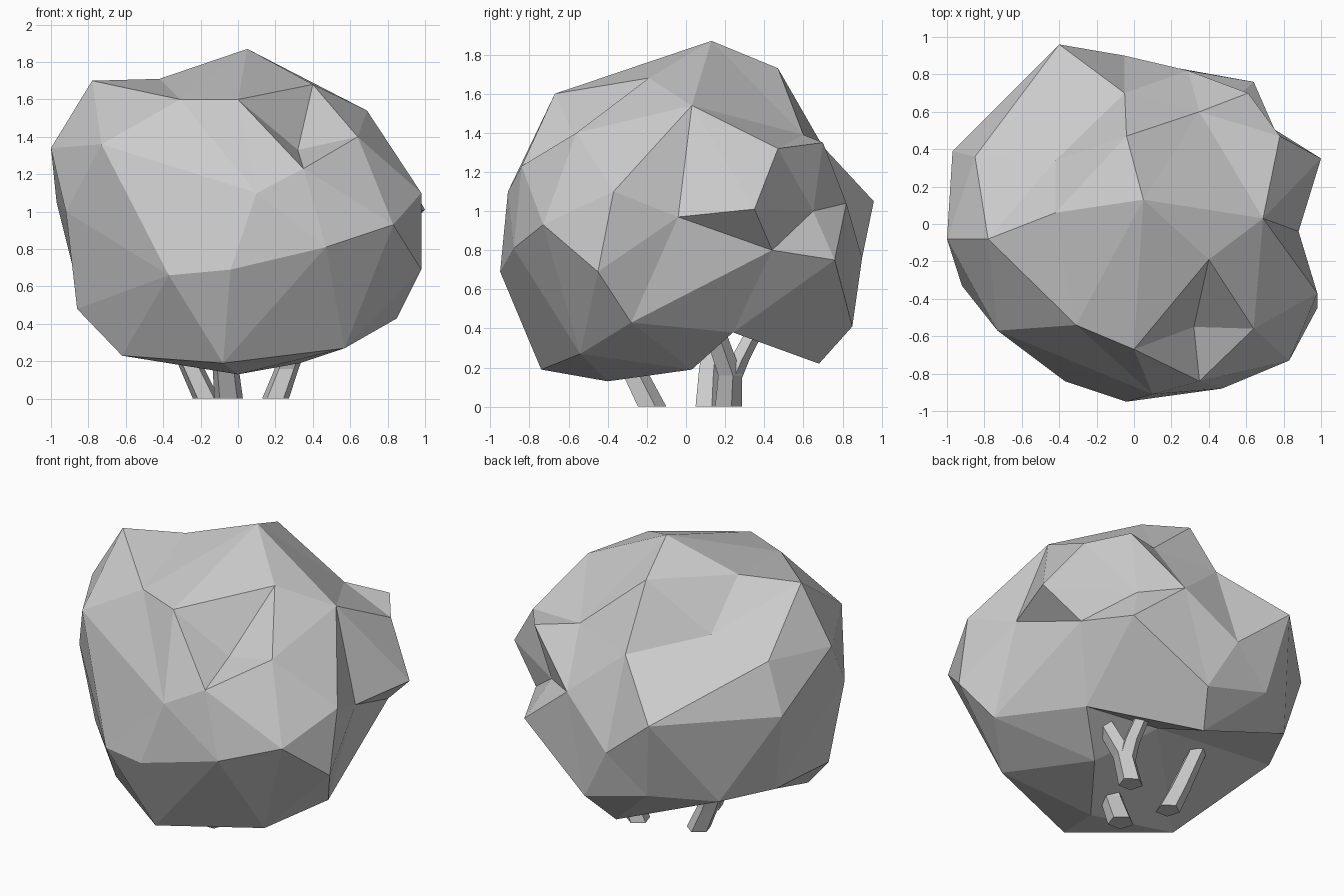
import bpy, bmesh, math
from mathutils import Vector

grey = bpy.data.materials.new("leaf_grey")
grey.diffuse_color = (0.6, 0.6, 0.6, 1)


def add_object(name, bm):
    bmesh.ops.recalc_face_normals(bm, faces=bm.faces)
    mesh = bpy.data.meshes.new(name)
    bm.to_mesh(mesh)
    bm.free()
    mesh.materials.append(grey)
    ob = bpy.data.objects.new(name, mesh)
    bpy.context.collection.objects.link(ob)
    return ob


# Foliage: lumps and dips that pull a faceted ball out of shape
lumps = [
    # crown
    (.05, .13, 1.87), (-.04, .47, 1.73), (.40, -.19, 1.68), (-.42, .06, 1.71),
    (-.78, -.08, 1.70), (-.31, -.54, 1.60), (0, -.67, 1.60),
    # front
    (.32, -.55, 1.33), (.64, -.56, 1.40), (.35, -.84, 1.23), (.83, -.73, .93),
    (.47, -.88, .81), (.10, -.91, 1.10), (-.04, -.95, .69), (-.37, -.84, .66),
    (-.73, -.57, 1.36),
    # right
    (.69, .03, 1.54), (.78, .47, 1.32), (.61, .70, 1.35), (.35, .60, 1.39),
    (1, .35, 1.01), (.98, -.37, 1.10), (.98, -.45, .69), (.85, -.28, .43),
    (.88, -.04, .97), (.78, .44, .80), (.57, .24, .38),
    # back right
    (.52, .65, 1.0), (.64, .76, .75), (.29, .82, 1.04), (.14, .85, .41),
    (.03, .68, .22), (-.05, .90, .76),
    # back left
    (-.05, .70, 1.33), (-.42, .34, 1.42), (-.85, .36, 1.37), (-.40, .96, 1.05),
    (-.97, .39, 1.05), (-.66, .60, .49), (-.83, .26, .49), (-.31, .85, .53),
    # left
    (-1, -.08, 1.34), (-.92, -.33, 1.0), (-.86, -.25, .48),
    # underside, with the hollow round the stems
    (-.62, -.38, .23), (0, -.40, .13), (-.08, -.74, .19), (.57, -.54, .27),
    (.33, .03, .19), (.0, .22, .45),
]
centre = Vector((0, 0, 1))
bm = bmesh.new()
verts = [bm.verts.new((Vector(p) - centre).normalized()) for p in lumps]
bmesh.ops.convex_hull(bm, input=verts)
for v, p in zip(verts, lumps):
    v.co = p
add_object("foliage", bm)


# Stems: five-sided rods lofted through level rings
def stem(name, path, radius, turn=0.3, sides=5):
    bm = bmesh.new()
    rings = []
    for i, (x, y, z) in enumerate(path):
        r = radius * (1 - 0.1 * i)
        rings.append([bm.verts.new((x + r * math.cos(turn + k * math.tau / sides),
                                    y + r * math.sin(turn + k * math.tau / sides), z))
                      for k in range(sides)])
    for a, b in zip(rings, rings[1:]):
        for k in range(sides):
            n = (k + 1) % sides
            bm.faces.new((a[k], a[n], b[n], b[k]))
    bm.faces.new(rings[0])
    bm.faces.new(rings[-1])
    add_object(name, bm)


stem("left_stem", [(-.17, .11, 0), (-.25, .12, .17), (-.36, .15, .45)], .075)
stem("front_stem", [(-.05, -.18, 0), (-.07, -.28, .20), (-.08, -.36, .45)], .08)
stem("right_stem", [(.20, .21, 0), (.26, .22, .16), (.36, .13, .42)], .075)
stem("right_branch", [(.25, .22, .13), (.25, .27, .24), (.22, .38, .45)], .06)
